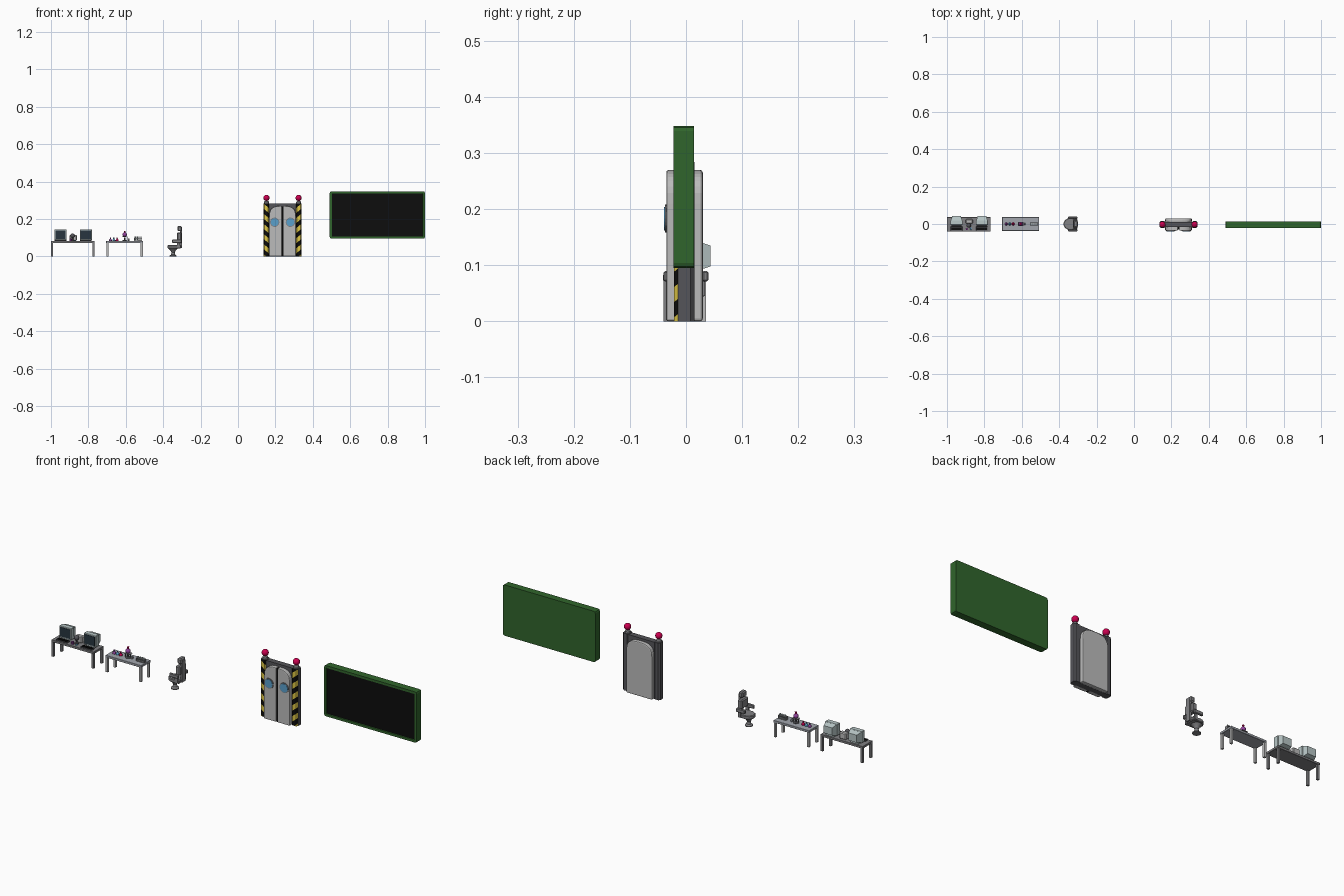
import bpy, bmesh
from math import pi, cos, sin, floor
from mathutils import Vector

if "Cube" in bpy.data.objects:
    bpy.data.objects.remove(bpy.data.objects["Cube"])

def mat(name, r, g, b):
    m = bpy.data.materials.new(name)
    m.diffuse_color = (r, g, b, 1)
    m.use_nodes = True
    m.node_tree.nodes["Principled BSDF"].inputs["Base Color"].default_value = m.diffuse_color
    return m

DARK = mat("dark_grey", .09, .09, .10)
MID = mat("mid_grey", .22, .22, .23)
STEEL = mat("steel", .36, .38, .42)
PALE = mat("pale_grey", .5, .5, .5)
CASE = mat("case_grey", .48, .57, .57)
GLASS = mat("dark_glass", .02, .035, .05)
BLACK = mat("black", .004, .004, .004)
GREEN = mat("green", .03, .13, .025)
RED = mat("red", .6, .0, .08)
BLUE = mat("blue", .1, .35, .6)
YELLOW = mat("yellow", .75, .58, .06)
PURPLE = mat("purple", .3, .06, .35)

def finish(name, bm, *mats):
    bmesh.ops.recalc_face_normals(bm, faces=bm.faces)
    me = bpy.data.meshes.new(name)
    bm.to_mesh(me)
    bm.free()
    ob = bpy.data.objects.new(name, me)
    bpy.context.collection.objects.link(ob)
    for m in mats:
        me.materials.append(m)
    return ob

def bevel(ob, width, seg=1):
    b = ob.modifiers.new("bevel", 'BEVEL')
    b.width, b.segments = width, seg
    return ob

def smooth(ob):
    bpy.ops.object.select_all(action='DESELECT')
    ob.select_set(True)
    bpy.context.view_layer.objects.active = ob
    bpy.ops.object.shade_smooth_by_angle()
    return ob

def box(name, x, y, z, m, bev=0):
    """x, y, z are (low, high) ranges"""
    bm = bmesh.new()
    bmesh.ops.create_cube(bm, size=1)
    for v in bm.verts:
        v.co = [(r[0] + r[1]) / 2 + c * (r[1] - r[0]) for c, r in zip(v.co, (x, y, z))]
    ob = finish(name, bm, m)
    return bevel(ob, bev) if bev else ob

def lathe(name, profile, loc, m, n=16):
    bm = bmesh.new()
    rings = [[bm.verts.new((loc[0] + r * cos(2 * pi * i / n), loc[1] + r * sin(2 * pi * i / n), loc[2] + z))
              for i in range(n)] for r, z in profile]
    for a, b in zip(rings, rings[1:]):
        for i in range(n):
            bm.faces.new((a[i], a[(i + 1) % n], b[(i + 1) % n], b[i]))
    bm.faces.new(rings[0])
    bm.faces.new(rings[-1])
    return smooth(finish(name, bm, m))

def ball(name, loc, r, m):
    return lathe(name, [(r * sin(pi * (i + .15) / 10.3), -r * cos(pi * (i + .15) / 10.3)) for i in range(11)], loc, m)

def prism(name, pts, y0, y1, m):
    """extrude an xz outline along y"""
    bm = bmesh.new()
    f = bm.faces.new([bm.verts.new((x, y0, z)) for x, z in pts])
    g = bmesh.ops.extrude_face_region(bm, geom=[f])
    for v in g["geom"]:
        if isinstance(v, bmesh.types.BMVert):
            v.co.y = y1
    return finish(name, bm, m)

def table(name, x0, x1, y0, y1, top, m, leg_m):
    box(name + "_top", (x0, x1), (y0, y1), (top - .011, top), m, .001)
    for x in (x0 + .001, x1 - .012):
        for y in (y0 + .001, y1 - .012):
            box(name + "_leg", (x, x + .011), (y, y + .011), (0, top - .011), leg_m)

# Computer desk with two old monitors, keyboards and a speaker
table("desk", -1, -.767, -.041, .037, .083, MID, MID)
for cx in (-.949, -.813):
    box("monitor_foot", (cx - .022, cx + .022), (-.002, .028), (.083, .09), CASE)
    box("monitor_body", (cx - .033, cx + .033), (-.006, .02), (.088, .145), CASE, .002)
    box("monitor_screen", (cx - .028, cx + .028), (-.0075, -.004), (.094, .14), GLASS)
    bm = bmesh.new()
    front, back = [[bm.verts.new((cx + sx * w, y, z)) for sx, z in ((-1, lo), (1, lo), (1, hi), (-1, hi))]
                   for w, y, lo, hi in ((.03, .019, .09, .143), (.023, .044, .098, .135))]
    for i in range(4):
        bm.faces.new((front[i], front[(i + 1) % 4], back[(i + 1) % 4], back[i]))
    bm.faces.new(front)
    bm.faces.new(back)
    finish("monitor_back", bm, CASE)
    box("keyboard", (cx - .031, cx + .031), (-.035, -.012), (.083, .088), DARK, .001)
    for r in range(3):
        box("key_row", (cx - .028, cx + .028), (-.033 + r * .007, -.028 + r * .007), (.088, .0895), BLACK)
box("speaker", (-.9, -.862), (.002, .026), (.083, .116), PALE, .004)
lathe("camera_stand", [(.011, 0), (.011, .003), (.004, .006), (.004, .02)], (-.884, -.008, .083), DARK)
ball("camera_head", (-.884, -.008, .111), .012, DARK)
lathe("mug", [(.006, 0), (.006, .014)], (-.894, -.026, .083), PURPLE, 10)
box("mouse", (-.876, -.868), (-.032, -.018), (.083, .088), BLUE, .002)

# Lab table with glassware
table("lab_table", -.705, -.508, -.037, .037, .083, STEEL, PALE)
for x, m in ((-.682, PURPLE), (-.664, BLUE), (-.646, RED)):
    lathe("small_flask", [(.008, 0), (.008, .004), (.003, .012), (.003, .017), (.004, .018)], (x, 0, .083), m, 12)
lathe("burner", [(.012, 0), (.012, .003), (.004, .006), (.004, .018)], (-.606, 0, .083), DARK)
for x in (-.62, -.592):
    box("stand_post", (x - .001, x + .001), (-.002, .002), (.083, .105), MID)
box("stand_plate", (-.621, -.591), (-.012, .012), (.104, .106), MID)
ball("round_flask", (-.606, 0, .117), .012, PURPLE)
lathe("flask_neck", [(.004, 0), (.004, .012), (.006, .014)], (-.606, 0, .123), RED, 12)
box("side_bottle", (-.588, -.58), (-.005, .005), (.083, .095), STEEL, .001)
for z in (.083, .096):
    box("rack_plate", (-.556, -.512), (-.008, .008), (z, z + .003), MID)
for x in (-.555, -.513):
    box("rack_end", (x - .001, x + .001), (-.008, .008), (.083, .099), MID)
for i in range(4):
    lathe("test_tube", [(.002, 0), (.0035, .003), (.0035, .02)], (-.549 + .01 * i, 0, .086), CASE, 10)

# Chair facing -x
lathe("chair_pedestal", [(.019, 0), (.019, .004), (.011, .01), (.009, .022), (.014, .032), (.025, .042)],
      (-.347, 0, 0), MID)
seat = [(-.305, .03), (-.305, -.03), (-.35, -.032), (-.368, -.022), (-.376, -.008),
        (-.376, .008), (-.368, .022), (-.35, .032)]
bm = bmesh.new()
f = bm.faces.new([bm.verts.new((x, y, .042)) for x, y in seat])
g = bmesh.ops.extrude_face_region(bm, geom=[f])
bmesh.ops.translate(bm, verts=[v for v in g["geom"] if isinstance(v, bmesh.types.BMVert)], vec=(0, 0, .018))
bevel(finish("seat", bm, MID), .003)
for s in (-1, 1):
    y = sorted((s * .029, s * .04))
    box("armrest", (-.352, -.302), y, (.071, .09), MID, .003)
    box("arm_support", (-.325, -.31), sorted((s * .027, s * .034)), (.045, .075), MID)
box("chair_spine", (-.309, -.299), (-.012, .012), (.045, .15), MID)
box("backrest", (-.327, -.302), (-.028, .028), (.083, .128), MID, .005)
box("headrest", (-.324, -.3), (-.018, .018), (.135, .163), MID, .005)

# Sliding door: hazard-striped pillars with red lamps
for s in (-1, 1):
    cx = .238 + s * .086
    bm = bmesh.new()
    w, y0, y1, c = .0165, -.021, .015, .007
    ring = [(-w, y0 + c), (-w + c, y0), (w - c, y0), (w, y0 + c), (w, y1 - c), (w - c, y1), (-w + c, y1), (-w, y1 - c)]
    f = bm.faces.new([bm.verts.new((cx + x, y, 0)) for x, y in ring])
    g = bmesh.ops.extrude_face_region(bm, geom=[f])
    bmesh.ops.translate(bm, verts=[v for v in g["geom"] if isinstance(v, bmesh.types.BMVert)], vec=(0, 0, .284))
    bmesh.ops.recalc_face_normals(bm, faces=bm.faces)
    slant, step = Vector((-s * .8, 0, 1)), .027
    for k in range(-1, 13):
        bmesh.ops.bisect_plane(bm, geom=bm.verts[:] + bm.edges[:] + bm.faces[:],
                               plane_co=(cx, 0, k * step), plane_no=slant)
    for f in bm.faces:
        if f.normal.y < -.3:
            d = (f.calc_center_median() - Vector((cx, 0, 0))).dot(slant)
            f.material_index = 1 + floor(d / step) % 2
    finish("pillar", bm, DARK, BLACK, YELLOW)
    lathe("lamp_base", [(.013, 0), (.013, .008), (.008, .013)], (cx, -.003, .284), MID)
    ball("lamp", (cx, -.003, .313), .0165, RED)
box("door_surround", (.165, .311), (-.016, .012), (0, .282), DARK)

# Arched door leaves on the front, one arched slab behind
def arch(a, side, z0=.21, h=.06, inner=0.0):
    """half arch outline from the middle outwards"""
    return [(.238 + side * (inner + (a - inner) * sin(t * pi / 16) ** .7), z0 + h * cos(t * pi / 16) ** .7 if t < 8 else z0)
            for t in range(9)] + [(.238 + side * a, 0)]

for s in (-1, 1):
    leaf = arch(.071, s, inner=.004) + [(.238 + s * .004, 0)]
    bevel(prism("door_leaf", leaf, -.035, -.01, PALE), .004, 2)
    win = [(.238 + s * .042 + .025 * cos(i * pi / 12), .183 + .025 * sin(i * pi / 12)) for i in range(24)]
    prism("window_rim", win, -.0375, -.03, MID)
    pane = [(.238 + s * .042 + (x - .238 - s * .042) * .84, .183 + (z - .183) * .84) for x, z in win]
    prism("window_pane", pane, -.0395, -.03, BLUE)
box("door_gap", (.233, .243), (-.03, -.015), (0, .266), BLACK)
back = arch(.071, 1) + arch(.071, -1)[::-1][:-1]
bevel(prism("door_back", back, .008, .03, PALE), .005, 2)

# Wall screen with green frame
bm = bmesh.new()
bmesh.ops.create_cube(bm, size=1)
for v in bm.verts:
    v.co = (.745 + v.co.x * .51, -.004 + v.co.y * .036, .2215 + v.co.z * .253)
bmesh.ops.bevel(bm, geom=[e for e in bm.edges if abs(e.verts[0].co.y - e.verts[1].co.y) > .02],
                offset=.009, segments=2, affect='EDGES', profile=.5)
face = min(bm.faces, key=lambda f: f.calc_center_median().y)
bmesh.ops.inset_region(bm, faces=[face], thickness=.012)
g = bmesh.ops.inset_region(bm, faces=[face], thickness=.001, depth=-.005)
face.material_index = 1
finish("wall_screen", bm, GREEN, BLACK)
